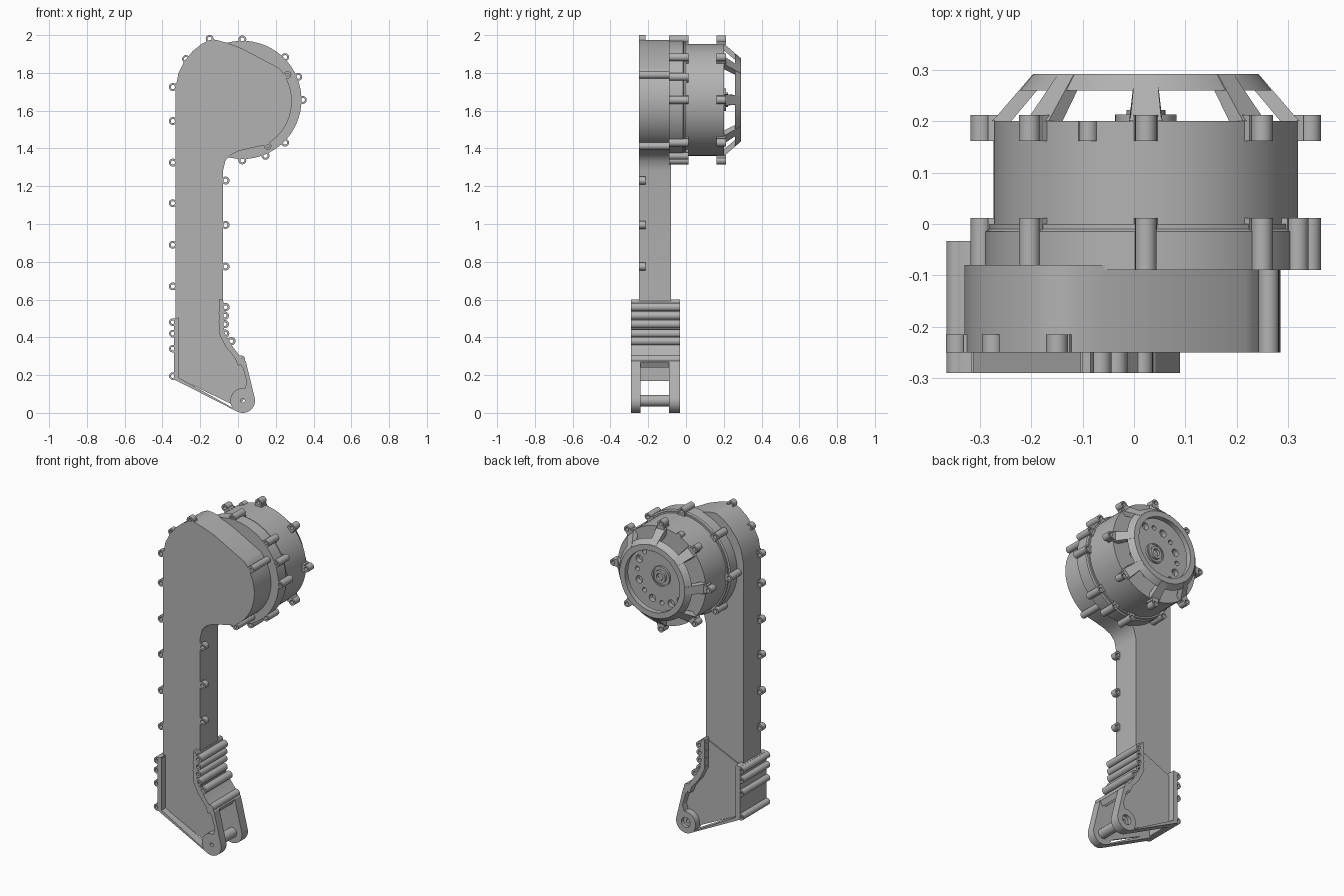
import bpy, bmesh, math
from mathutils import Matrix, Vector

cube = bpy.data.objects.get("Cube")
if cube:
    bpy.data.objects.remove(cube, do_unlink=True)

grey = bpy.data.materials.new("machined_grey")
grey.use_nodes = True
colour = (0.45, 0.45, 0.45, 1)
grey.diffuse_color = colour
grey.node_tree.nodes["Principled BSDF"].inputs["Base Color"].default_value = colour

CX, CZ = 0.023, 1.657          # motor axis
FRONT, BACK = -0.25, -0.08     # leg faces
FOOT_F, FOOT_B = -0.29, -0.033  # foot faces


def finish(bm, name):
    bmesh.ops.recalc_face_normals(bm, faces=bm.faces)
    mesh = bpy.data.meshes.new(name)
    bm.to_mesh(mesh)
    bm.free()
    mesh.materials.append(grey)
    ob = bpy.data.objects.new(name, mesh)
    bpy.context.collection.objects.link(ob)
    return ob


def add_prism(bm, pts, y0, y1):
    face = bm.faces.new([bm.verts.new((x, y0, z)) for x, z in pts])
    new = bmesh.ops.extrude_face_region(bm, geom=[face])["geom"]
    moved = [v for v in new if isinstance(v, bmesh.types.BMVert)]
    bmesh.ops.translate(bm, verts=moved, vec=(0, y1 - y0, 0))


def prism(name, pts, y0, y1):
    bm = bmesh.new()
    add_prism(bm, pts, y0, y1)
    return finish(bm, name)


def arc(cx, cz, r, a0, a1, n):
    angles = [math.radians(a0 + (a1 - a0) * i / n) for i in range(n + 1)]
    return [(cx + r * math.cos(a), cz + r * math.sin(a)) for a in angles]


def add_lathe(bm, profile, cx, cz, n):
    """Closed (radius, y) profile turned around a y axis."""
    rings = []
    for i in range(n):
        a = math.tau * i / n
        rings.append([bm.verts.new((cx + r * math.cos(a), y, cz + r * math.sin(a)))
                      for r, y in profile])
    k = len(profile)
    for i in range(n):
        p, q = rings[i], rings[(i + 1) % n]
        for j in range(k):
            bm.faces.new((p[j], p[(j + 1) % k], q[(j + 1) % k], q[j]))


def lathe(name, profile, cx=CX, cz=CZ, n=64):
    bm = bmesh.new()
    add_lathe(bm, profile, cx, cz, n)
    return finish(bm, name)


def add_lug(bm, x, z, y0, y1, toward, r=0.021, hole=0.011, reach=0.05):
    """Screw tube with a web that runs toward the body."""
    add_lathe(bm, [(hole, y0), (r, y0), (r, y1), (hole, y1)], x, z, 18)
    if toward is None:
        return
    d = Vector(toward).normalized()
    s = Vector((-d.y, d.x)) * r
    p = Vector((x, z))
    a, b = p + d * (hole + 0.002), p + d * reach
    add_prism(bm, [a - s, b - s * 1.25, b + s * 1.25, a + s], y0, y1)


def cut(target, cutter):
    mod = target.modifiers.new("cut", "BOOLEAN")
    mod.object = cutter
    mod.solver = "EXACT"
    bpy.context.view_layer.objects.active = target
    bpy.ops.object.modifier_apply(modifier=mod.name)
    bpy.data.objects.remove(cutter, do_unlink=True)


def drill(target, holes):
    bm = bmesh.new()
    for x, z, r, y0, y1 in holes:
        add_prism(bm, arc(x, z, r, 0, 345, 23), y0, y1)
    cut(target, finish(bm, "drill"))


# Leg and rounded head housing
body = [(-.33, .48), (-.33, 1.72), (-.315, 1.8), (-.285, 1.86), (-.24, 1.915),
        (-.19, 1.955), (-.15, 1.975), (-.11, 1.973), (-.06, 1.96), (.02, 1.93)]
body += arc(CX, 1.65, .262, 42, -62, 24)
body += [(.06, 1.4), (0, 1.385), (-.04, 1.365), (-.067, 1.335), (-.08, 1.28), (-.08, .48)]
prism("leg_housing", body, FRONT, BACK)

# Thick corner lugs of the head
bm = bmesh.new()
for x, z in ((.262, 1.79), (.157, 1.413)):
    add_lathe(bm, [(.008, FRONT), (.02, FRONT), (.02, BACK), (.008, BACK)], x, z, 18)
finish(bm, "head_corner_lugs")

# Small lugs along the front edge of the leg
bm = bmesh.new()
for z in (1.725, 1.545, 1.325, 1.11, .89, .67):
    add_lug(bm, -.345, z, FRONT, -.215, (1, 0))
for z in (1.23, .995, .775):
    add_lug(bm, -.066, z, FRONT, -.215, (-1, 0))
for x, z in ((-.15, 1.98), (-.275, 1.873)):
    add_lug(bm, x, z, FRONT, -.215, (CX - x, CZ - z))
finish(bm, "leg_lugs")

# Foot: raised rims round two cheeks, open at the top
bottom = [(-.34, .5), (-.34, .19), (-.33, .173)] + arc(.025, .065, .065, 242, 375, 18)
right_out = [(.042, .27), (.01, .3), (-.05, .38), (-.078, .44), (-.078, .59), (-.085, .6)]
right_in = [(-.1, .6), (-.1, .42), (-.065, .35), (.025, .24)]
rim = bottom + right_out + right_in + [(.047, .165)]
rim += arc(.025, .065, .066, 80, 215, 10) + [(-.312, .185), (-.312, .5)]
floor = [(-.33, .19), (0, .03), (.03, .07), (.055, .15), (.02, .26), (-.075, .39)]
pin_holes = [(.025, .065, .011, -.5, .5), (.025, .065, .03, -.055, .1)]
for name, y0, y1 in (("front", FOOT_F, -.24), ("back", -.09, FOOT_B)):
    cheek = prism("foot_" + name + "_rim", rim, y0, y1)
    drill(cheek, pin_holes[:1])
    if name == "back":
        drill(cheek, pin_holes[1:])
prism("foot_front_floor", floor + [(-.08, .5), (-.33, .5)], FRONT, -.24)
prism("foot_back_floor", floor + [(-.085, .59), (-.33, .48)], -.09, -.073)

# Foot side walls, hollow between
prism("foot_left_wall", [(-.34, .175), (-.34, .5), (-.312, .5), (-.312, .175)], FOOT_F, FOOT_B)
prism("foot_right_wall", right_out + right_in, FOOT_F, FOOT_B)
lathe("foot_pin", [(.011, -.26), (.03, -.26), (.03, -.06), (.011, -.06)], .025, .065, 24)

# Full depth screw columns on the foot
bm = bmesh.new()
for z in (.48, .42, .34, .195):
    add_lug(bm, -.345, z, FOOT_F, FOOT_B, (1, 0), .02, .01, .03)
for x, z in ((-.066, .56), (-.07, .515), (-.07, .47), (-.068, .42), (-.035, .38), (.015, .283)):
    add_lug(bm, x, z, FOOT_F, FOOT_B, (-1, -.4), .022, .01, .026)
finish(bm, "foot_screw_columns")

# Motor: adapter ring, drum with drilled end face, hub
lathe("adapter_ring", [(.02, -.09), (.313, -.09), (.313, -.015), (.305, -.01),
                       (.305, 0), (.02, 0)])
drum = lathe("motor_drum", [(.02, -.01), (.296, -.01), (.296, .2), (.02, .2)])
holes = []
for i in range(16):
    x, z = arc(CX, CZ, .165, i * 22.5, 0, 1)[0]
    holes.append((x, z, .022 if i % 2 else .014, .17, .3))
drill(drum, holes)
lathe("motor_hub", [(.022, .18), (.06, .18), (.06, .213), (.052, .213), (.052, .207),
                    (.038, .207), (.038, .222), (.022, .222)], n=32)
lathe("hub_core", [(.001, .15), (.023, .15), (.023, .204), (.001, .204)], n=24)

# Ring lugs and cage lugs
bm = bmesh.new()
for a in [45 * i for i in range(8)] + [22.5, -67.5]:
    x, z = arc(CX, CZ, .32, a, 0, 1)[0]
    add_lug(bm, x, z, -.09, .012, (CX - x, CZ - z))
finish(bm, "adapter_lugs")
bm = bmesh.new()
for i in range(8):
    x, z = arc(CX, CZ, .32, 45 * i, 0, 1)[0]
    add_lug(bm, x, z, .162, .212, (CX - x, CZ - z))
finish(bm, "cage_lugs")
bm = bmesh.new()
x, z = arc(CX, CZ, .292, 112.5, 0, 1)[0]
add_lug(bm, x, z, .162, .2, None, .019, .001)
finish(bm, "drum_boss")

# Tapered cage: end ring and eight flared spokes
lathe("cage_ring", [(.245, .26), (.219, .292), (.185, .292), (.185, .26)])
bm = bmesh.new()
spoke = [(.3, .2), (.29, .21), (.221, .29), (.19, .29), (.21, .262), (.262, .2)]
for i in range(8):
    turn = Matrix.Translation((CX, 0, CZ)) @ Matrix.Rotation(math.radians(45 * i), 4, "Y")
    sides = []
    for s in (-1, 1):
        sides.append([bm.verts.new(turn @ Vector((r, y, s * (.022 + max(0, .235 - y) * .3))))
                      for r, y in spoke])
        bm.faces.new(sides[-1])
    for j in range(len(spoke)):
        k = (j + 1) % len(spoke)
        bm.faces.new((sides[0][j], sides[0][k], sides[1][k], sides[1][j]))
finish(bm, "cage_spokes")

# Smooth curved walls, keep edges crisp
bpy.ops.object.select_all(action="DESELECT")
for ob in bpy.context.collection.objects:
    if ob.type == "MESH" and grey.name in ob.data.materials:
        ob.select_set(True)
        bpy.context.view_layer.objects.active = ob
bpy.ops.object.shade_smooth_by_angle(angle=math.radians(30))
